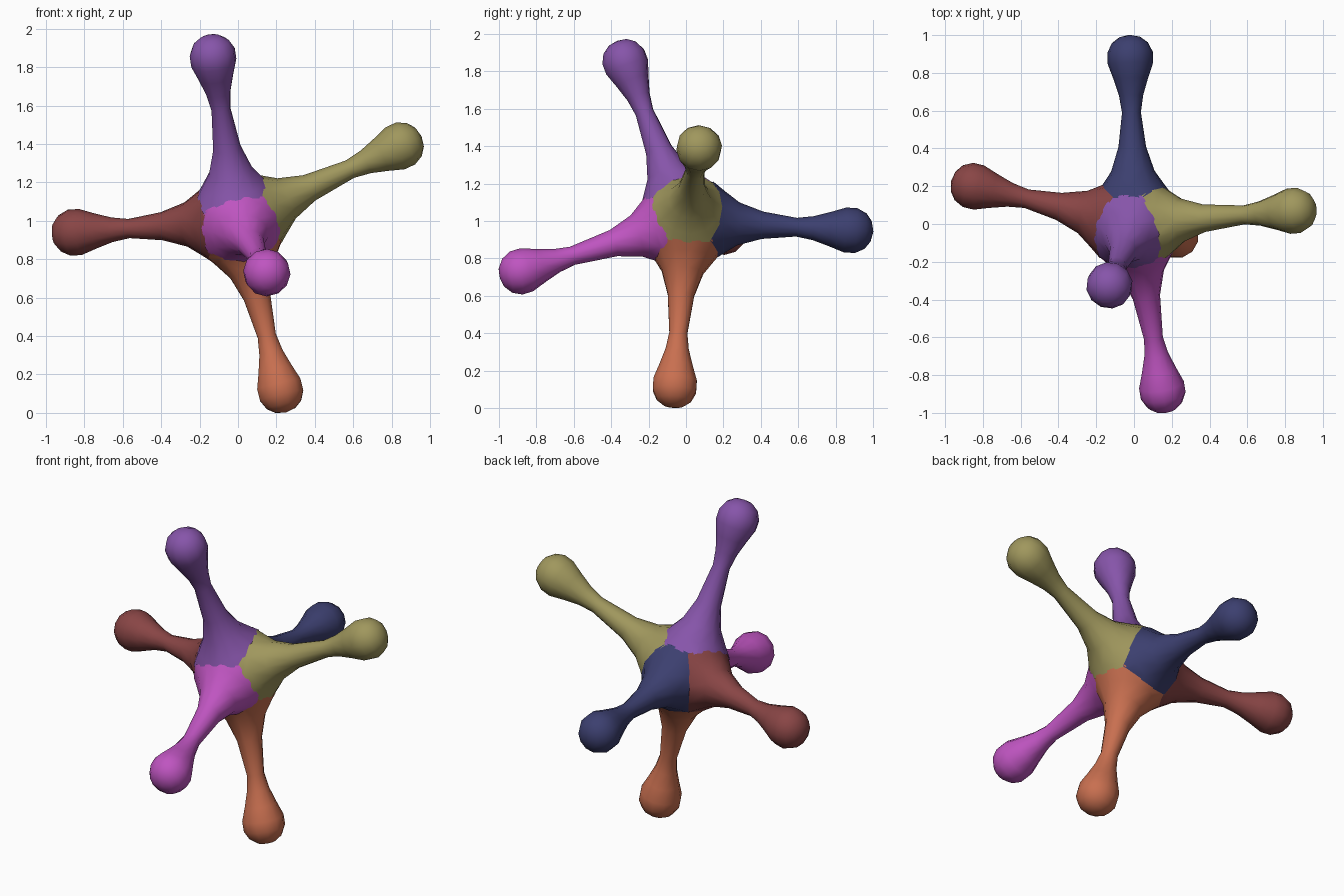
import bpy, bmesh, math
from mathutils import Vector

if "Cube" in bpy.data.objects:
    bpy.data.objects.remove(bpy.data.objects["Cube"])

CENTRE = Vector((0.0, 0.0, 1.0))
SIDES = 12

# Each arm: name, centre of its rounded tip, colour
ARMS = [
    ("top_arm", (-0.13, -0.325, 1.85), (0.24, 0.09, 0.40, 1)),
    ("right_arm", (0.845, 0.07, 1.39), (0.35, 0.31, 0.11, 1)),
    ("left_arm", (-0.85, 0.20, 0.94), (0.25, 0.06, 0.06, 1)),
    ("front_arm", (0.15, -0.88, 0.73), (0.52, 0.09, 0.53, 1)),
    ("back_arm", (-0.02, 0.88, 0.95), (0.045, 0.05, 0.16, 1)),
    ("bottom_arm", (0.22, -0.06, 0.12), (0.58, 0.16, 0.08, 1)),
]

# Flared base: distance from the centre, radius
BASE = [(0.03, 0.262), (0.09, 0.25), (0.145, 0.21), (0.20, 0.17),
        (0.28, 0.115), (0.41, 0.073)]
# Thin neck and bulb: distance from the bulb centre, radius
BULB = [(-0.29, 0.05), (-0.20, 0.064), (-0.11, 0.092), (-0.03, 0.12),
        (0.03, 0.12), (0.08, 0.095), (0.11, 0.055)]
TIP = 0.122


def make_arm(name, tip, colour):
    axis = Vector(tip) - CENTRE
    length = axis.length
    axis.normalize()
    turn = axis.to_track_quat('Z', 'Y')
    profile = BASE + [(length + d, r) for d, r in BULB]

    # Turned profile along the arm
    bm = bmesh.new()
    rings = []
    for d, r in profile:
        ring = []
        for i in range(SIDES):
            a = 2 * math.pi * i / SIDES
            p = Vector((r * math.cos(a), r * math.sin(a), d))
            ring.append(bm.verts.new(CENTRE + turn @ p))
        rings.append(ring)
    for low, high in zip(rings, rings[1:]):
        for i in range(SIDES):
            j = (i + 1) % SIDES
            bm.faces.new((low[i], low[j], high[j], high[i]))
    end = bm.verts.new(CENTRE + axis * (length + TIP))
    for i in range(SIDES):
        bm.faces.new((rings[-1][i], rings[-1][(i + 1) % SIDES], end))

    # Trim the base halfway to each neighbour so the arms meet as one body
    for other, other_tip, _ in ARMS:
        if other == name:
            continue
        normal = ((Vector(other_tip) - CENTRE).normalized() - axis).normalized()
        bmesh.ops.bisect_plane(bm, geom=bm.verts[:] + bm.edges[:] + bm.faces[:],
                               plane_co=CENTRE + normal * 0.006,
                               plane_no=normal, clear_outer=True)
    bmesh.ops.recalc_face_normals(bm, faces=bm.faces[:])
    for f in bm.faces:
        if f.normal.dot(f.calc_center_median() - CENTRE) < 0 and \
                (f.calc_center_median() - CENTRE).length < 0.3:
            bmesh.ops.reverse_faces(bm, faces=bm.faces[:])
            break
    for f in bm.faces:
        f.smooth = True

    mesh = bpy.data.meshes.new(name)
    bm.to_mesh(mesh)
    bm.free()
    mat = bpy.data.materials.new(name + "_colour")
    mat.diffuse_color = colour
    mat.use_nodes = True
    mat.node_tree.nodes["Principled BSDF"].inputs["Base Color"].default_value = mat.diffuse_color
    mesh.materials.append(mat)
    obj = bpy.data.objects.new(name, mesh)
    bpy.context.collection.objects.link(obj)


for arm in ARMS:
    make_arm(*arm)
